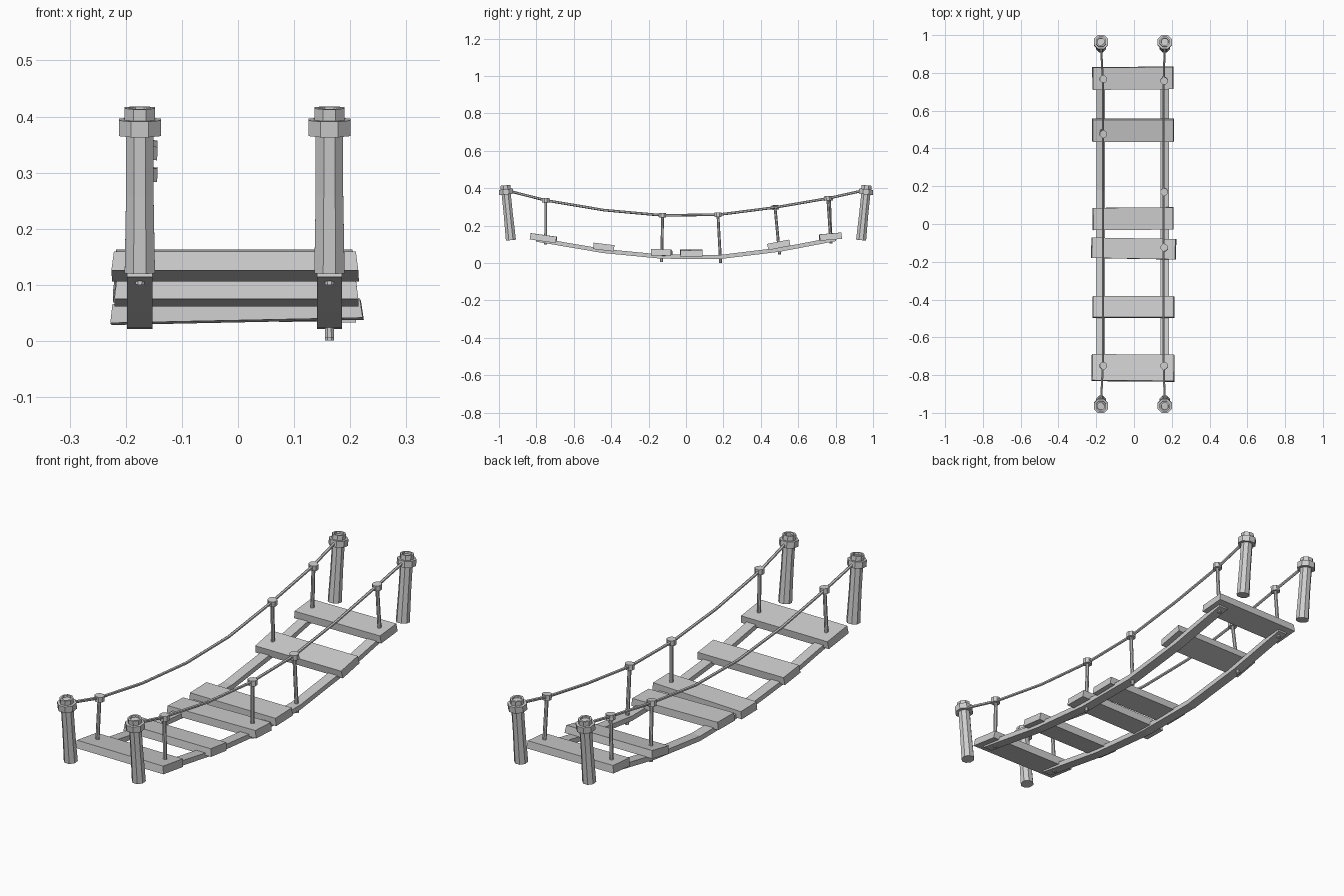
import bpy, bmesh, math
from mathutils import Vector, Matrix

if "Cube" in bpy.data.objects:
    bpy.data.objects.remove(bpy.data.objects["Cube"], do_unlink=True)

grey = bpy.data.materials.new("weathered_grey")
grey.use_nodes = True
COLOUR = (0.62, 0.62, 0.62, 1)
grey.diffuse_color = COLOUR
grey.node_tree.nodes["Principled BSDF"].inputs["Base Color"].default_value = COLOUR


def finish(name, bm):
    bmesh.ops.recalc_face_normals(bm, faces=bm.faces)
    mesh = bpy.data.meshes.new(name)
    bm.to_mesh(mesh)
    bm.free()
    mesh.materials.append(grey)
    obj = bpy.data.objects.new(name, mesh)
    bpy.context.collection.objects.link(obj)
    return obj


def skin(bm, rings):
    """Join successive vertex rings and close both ends."""
    loops = [[bm.verts.new(p) for p in ring] for ring in rings]
    n = len(loops[0])
    for a, b in zip(loops, loops[1:]):
        for i in range(n):
            j = (i + 1) % n
            bm.faces.new((a[i], a[j], b[j], b[i]))
    bm.faces.new(loops[0])
    bm.faces.new(loops[-1])


def lathe(name, base, top, profile, sides=8):
    """Turned part; profile is (distance from base, flat-to-flat radius)."""
    base, top = Vector(base), Vector(top)
    turn = Vector((0, 0, 1)).rotation_difference(top - base)
    grow = 1 / math.cos(math.pi / sides)
    rings = []
    for dist, radius in profile:
        ring = []
        for i in range(sides):
            a = math.tau * (i + 0.5) / sides
            p = Vector((radius * grow * math.cos(a), radius * grow * math.sin(a), dist))
            ring.append(base + turn @ p)
        rings.append(ring)
    bm = bmesh.new()
    skin(bm, rings)
    return finish(name, bm)


def sweep(name, path, width, height, sides=4):
    """Sweep a cross-section along a path that runs front to back."""
    pts = [Vector(p) for p in path]
    rings = []
    for i, p in enumerate(pts):
        d = (pts[min(i + 1, len(pts) - 1)] - pts[max(i - 1, 0)]).normalized()
        up = Vector((1, 0, 0)).cross(d).normalized()
        grow = 0.5 / math.cos(math.pi / sides)
        ring = []
        for k in range(sides):
            a = math.tau * (k + 0.5) / sides
            ring.append(p + Vector((grow * width * math.cos(a), 0, 0))
                        + up * (grow * height * math.sin(a)))
        rings.append(ring)
    bm = bmesh.new()
    skin(bm, rings)
    return finish(name, bm)


# Planks: x centre, y, z, length, depth, pitch, roll, yaw
planks = [
    (-0.005, -0.762, 0.133, 0.44, 0.14, -8, 0, -0.5),
    (-0.003, -0.440, 0.085, 0.435, 0.112, -7, 0, 0),
    (-0.002, -0.130, 0.052, 0.45, 0.108, -2, -1.2, -1),
    (-0.005, 0.028, 0.053, 0.43, 0.118, 1, 0.5, 0.5),
    (-0.005, 0.496, 0.097, 0.435, 0.12, 11, 0, 0),
    (-0.006, 0.772, 0.141, 0.43, 0.118, 5, 0, 0.5),
]
for i, (x, y, z, length, depth, pitch, roll, yaw) in enumerate(planks):
    bm = bmesh.new()
    bmesh.ops.create_cube(bm, size=1)
    bmesh.ops.scale(bm, vec=(length, depth, 0.034), verts=bm.verts)
    for v in bm.verts:  # slightly sloping sawn ends
        if v.co.z > 0:
            v.co.x *= 0.98
    rot = (Matrix.Rotation(math.radians(yaw), 4, 'Z')
           @ Matrix.Rotation(math.radians(roll), 4, 'Y')
           @ Matrix.Rotation(math.radians(pitch), 4, 'X'))
    bmesh.ops.transform(bm, matrix=Matrix.Translation((x, y, z)) @ rot, verts=bm.verts)
    finish(f"plank_{i + 1}", bm)

# Curves followed by the beams and the hand ropes, as (y, z)
beam_line = [(-0.80, 0.125), (-0.44, 0.064), (-0.13, 0.034),
             (0.18, 0.032), (0.50, 0.071), (0.80, 0.128)]
rope_line = [(-0.95, 0.386), (-0.75, 0.335), (-0.44, 0.283), (-0.13, 0.255),
             (0.17, 0.258), (0.475, 0.297), (0.76, 0.346), (0.95, 0.388)]

post_profile = [(0, 0.027), (0.14, 0.0245), (0.246, 0.0245), (0.246, 0.0375),
                (0.274, 0.0375), (0.274, 0.027), (0.295, 0.027),
                (0.295, 0.019), (0.287, 0.018)]

sides = {
    "left": (0.163, 0.157, (-0.75, -0.125, 0.17, 0.757)),
    "right": (-0.175, -0.165, (-0.75, 0.475, 0.767)),
}
# Foot of each upright, keyed by nearest position along the bridge
feet = [(-0.75, 0.100), (-0.13, 0.006), (0.185, 0.001), (0.50, 0.045), (0.775, 0.105)]

for side, (post_x, rope_x, uprights) in sides.items():
    # Leaning end posts with collar and hollowed cap
    for end, s in (("front", -1), ("back", 1)):
        lathe(f"{end}_{side}_post", (post_x, s * 0.936, 0.122),
              (post_x, s * 0.966, 0.415), post_profile)

    # Supporting beam under the planks
    sweep(f"{side}_beam", [(post_x, y, z) for y, z in beam_line], 0.045, 0.022)

    # Hand rope, bowed slightly inwards at the uprights
    path = [(post_x if abs(y) > 0.9 else rope_x, y, z) for y, z in rope_line]
    sweep(f"{side}_hand_rope", path, 0.011, 0.012, 6)

    # Uprights topped by knobs
    for n, y in enumerate(uprights):
        z = min(rope_line, key=lambda p: abs(p[0] - y))[1]
        foot_y, foot_z = min(feet, key=lambda p: abs(p[0] - y))
        base = Vector((post_x, foot_y, foot_z))
        top = Vector((rope_x + 0.003, y, z + 0.012))
        length = (top - base).length
        lathe(f"{side}_upright_{n + 1}", base, top,
              [(0, 0.008), (length - 0.024, 0.0075), (length - 0.024, 0.019),
               (length, 0.019)])
